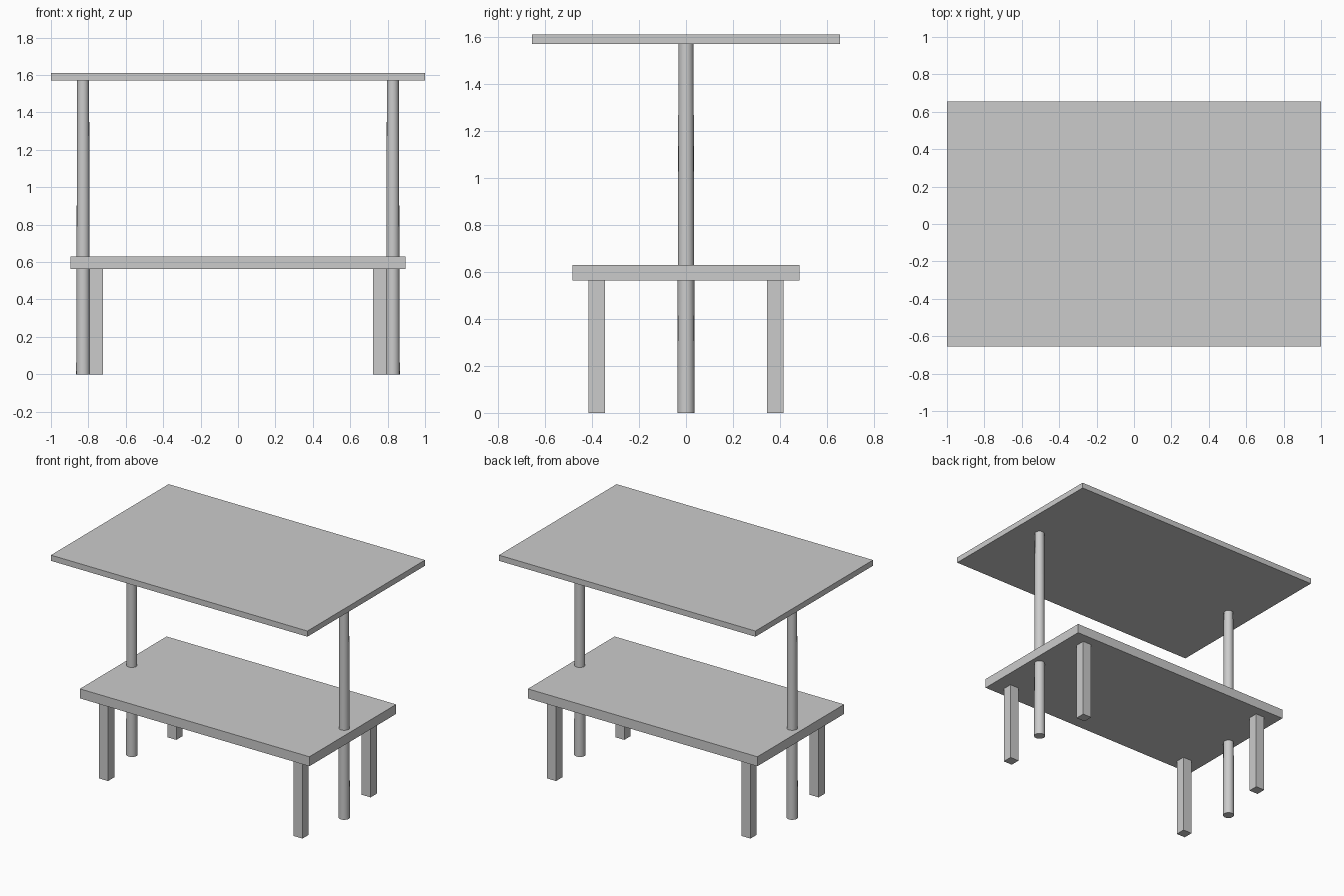
import bpy
import math

if "Cube" in bpy.data.objects:
    bpy.data.objects.remove(bpy.data.objects["Cube"], do_unlink=True)

# Single plain grey
GREY = (0.6, 0.6, 0.6, 1.0)
grey = bpy.data.materials.new("plain_grey")
grey.use_nodes = True
grey.diffuse_color = GREY
grey.node_tree.nodes["Principled BSDF"].inputs["Base Color"].default_value = GREY


def box(name, x, y, z0, z1, width, depth):
    """Box centred on x, y and spanning z0 to z1."""
    bpy.ops.mesh.primitive_cube_add(size=1, location=(x, y, (z0 + z1) / 2))
    obj = bpy.context.object
    obj.name = name
    obj.scale = (width, depth, z1 - z0)
    bpy.ops.object.transform_apply(location=False, rotation=False, scale=True)
    obj.data.materials.append(grey)


def post(name, x, height, bottom, top):
    """Slightly tapered round post standing on the ground."""
    bpy.ops.mesh.primitive_cone_add(vertices=16, radius1=bottom, radius2=top,
                                    depth=height, location=(x, 0, height / 2))
    obj = bpy.context.object
    obj.name = name
    obj.data.materials.append(grey)
    bpy.ops.object.shade_smooth_by_angle(angle=math.radians(35))


# Flat roof and counter
box("roof", 0, 0, 1.57, 1.61, 2.0, 1.31)
box("counter", 0, 0, 0.563, 0.63, 1.79, 0.966)

# Square legs under the counter, posts running through it to the roof
for side, sx in (("left", 1), ("right", -1)):
    for end, sy in (("front", -1), ("back", 1)):
        box(f"{end}_{side}_leg", sx * 0.758, sy * 0.38, 0, 0.563, 0.07, 0.07)
    post(f"{side}_post", sx * 0.828, 1.57, 0.037, 0.032)
